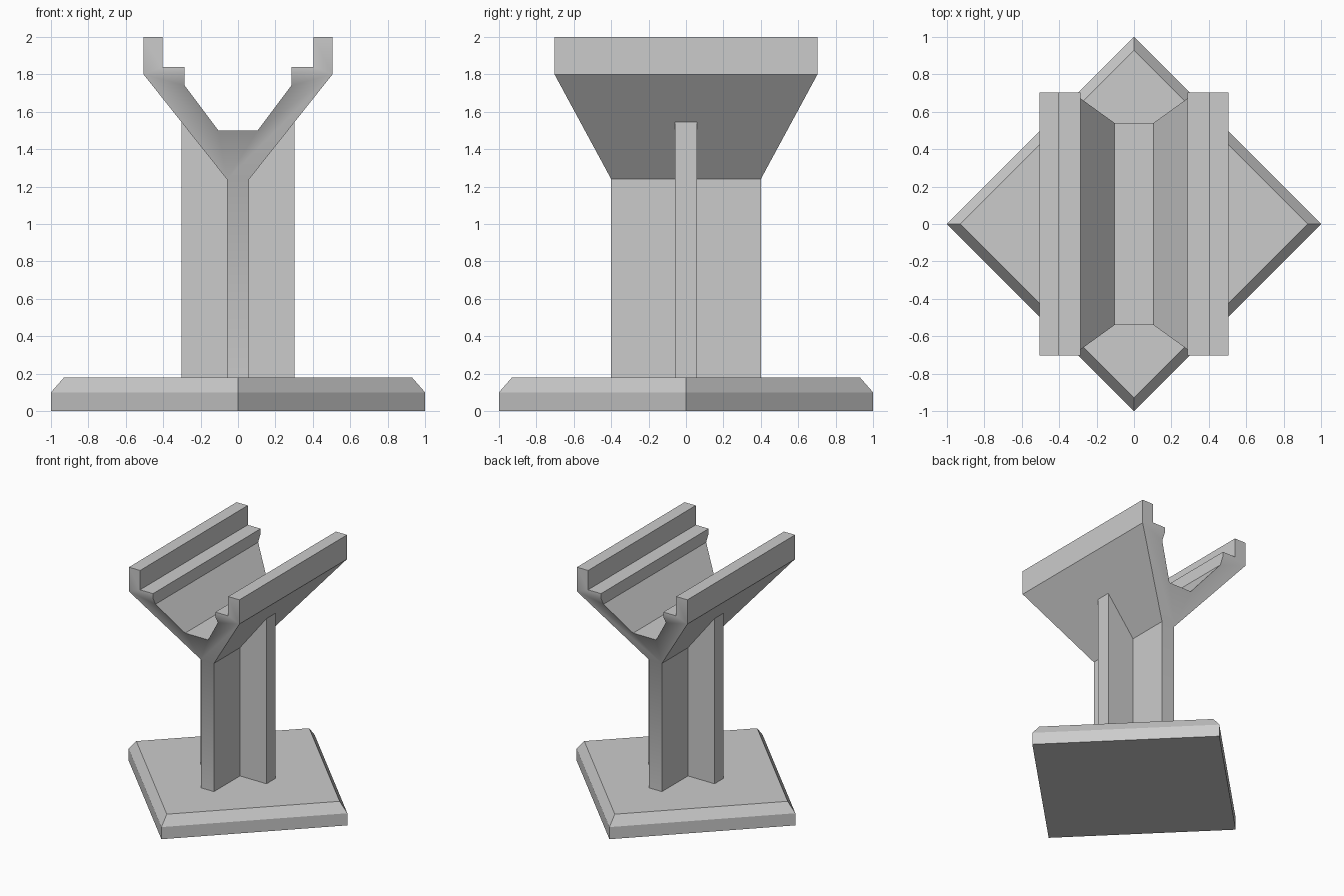
import bpy, bmesh, math

if "Cube" in bpy.data.objects:
    bpy.data.objects.remove(bpy.data.objects["Cube"])

grey = bpy.data.materials.new("light_grey")
grey.diffuse_color = (0.6, 0.6, 0.6, 1)
grey.use_nodes = True
grey.node_tree.nodes["Principled BSDF"].inputs["Base Color"].default_value = grey.diffuse_color


def finish(name, bm):
    bmesh.ops.recalc_face_normals(bm, faces=bm.faces)
    me = bpy.data.meshes.new(name)
    bm.to_mesh(me)
    bm.free()
    me.materials.append(grey)
    ob = bpy.data.objects.new(name, me)
    bpy.context.collection.objects.link(ob)
    bpy.ops.object.select_all(action='DESELECT')
    ob.select_set(True)
    bpy.context.view_layer.objects.active = ob
    bpy.ops.object.shade_smooth_by_angle(angle=math.radians(30))
    return ob


# Diamond base plate with a chamfered top edge
bm = bmesh.new()
rings = []
for r, z in ((1, 0), (1, 0.1), (0.93, 0.18)):
    rings.append([bm.verts.new((x * r, y * r, z))
                  for x, y in ((1, 0), (0, 1), (-1, 0), (0, -1))])
for low, high in zip(rings, rings[1:]):
    for i in range(4):
        j = (i + 1) % 4
        bm.faces.new((low[i], low[j], high[j], high[i]))
bm.faces.new(rings[0])
bm.faces.new(rings[-1])
finish("base_plate", bm)

# Y-shaped stem and cradle: right half of the front outline, bottom to inner floor
half = [(0.06, 0.18), (0.06, 1.24), (0.505, 1.8), (0.505, 2), (0.403, 2),
        (0.403, 1.84), (0.285, 1.84), (0.285, 1.8), (0.285, 1.74), (0.105, 1.5)]
n = len(half)
outline = half + [(-x, z) for x, z in reversed(half)]


def depth(z):
    """Half depth: straight stem, flaring cradle, straight rails."""
    return 0.4 + 0.303 * min(max((z - 1.24) / 0.56, 0), 1)


bm = bmesh.new()
ends = [[bm.verts.new((x, s * depth(z), z)) for x, z in outline] for s in (-1, 1)]
total = len(outline)


def other(i):
    return total - 1 - i


# end faces are split where the depth changes: stem, flare, two rails
bands = [[0, 1, other(1), other(0)],
         [1, 2, 7, 8, 9, other(9), other(8), other(7), other(2), other(1)],
         [2, 3, 4, 5, 6, 7],
         [other(i) for i in (7, 6, 5, 4, 3, 2)]]
for end in ends:
    for band in bands:
        bm.faces.new([end[i] for i in band])
for i in range(total):
    j = (i + 1) % total
    bm.faces.new((ends[0][i], ends[0][j], ends[1][j], ends[1][i]))
finish("stem_and_cradle", bm)

# Side ribs that run up to the sloping underside of the cradle
for side, s in (("right", 1), ("left", -1)):
    bm = bmesh.new()
    rib = [(0.06, 0.18), (0.303, 0.18), (0.303, 1.546), (0.06, 1.24)]
    front = bm.faces.new([bm.verts.new((s * x, -0.06, z)) for x, z in rib])
    ext = bmesh.ops.extrude_face_region(bm, geom=[front], use_keep_orig=True)
    bmesh.ops.translate(bm, vec=(0, 0.12, 0),
                        verts=[g for g in ext["geom"] if isinstance(g, bmesh.types.BMVert)])
    finish(side + "_rib", bm)
